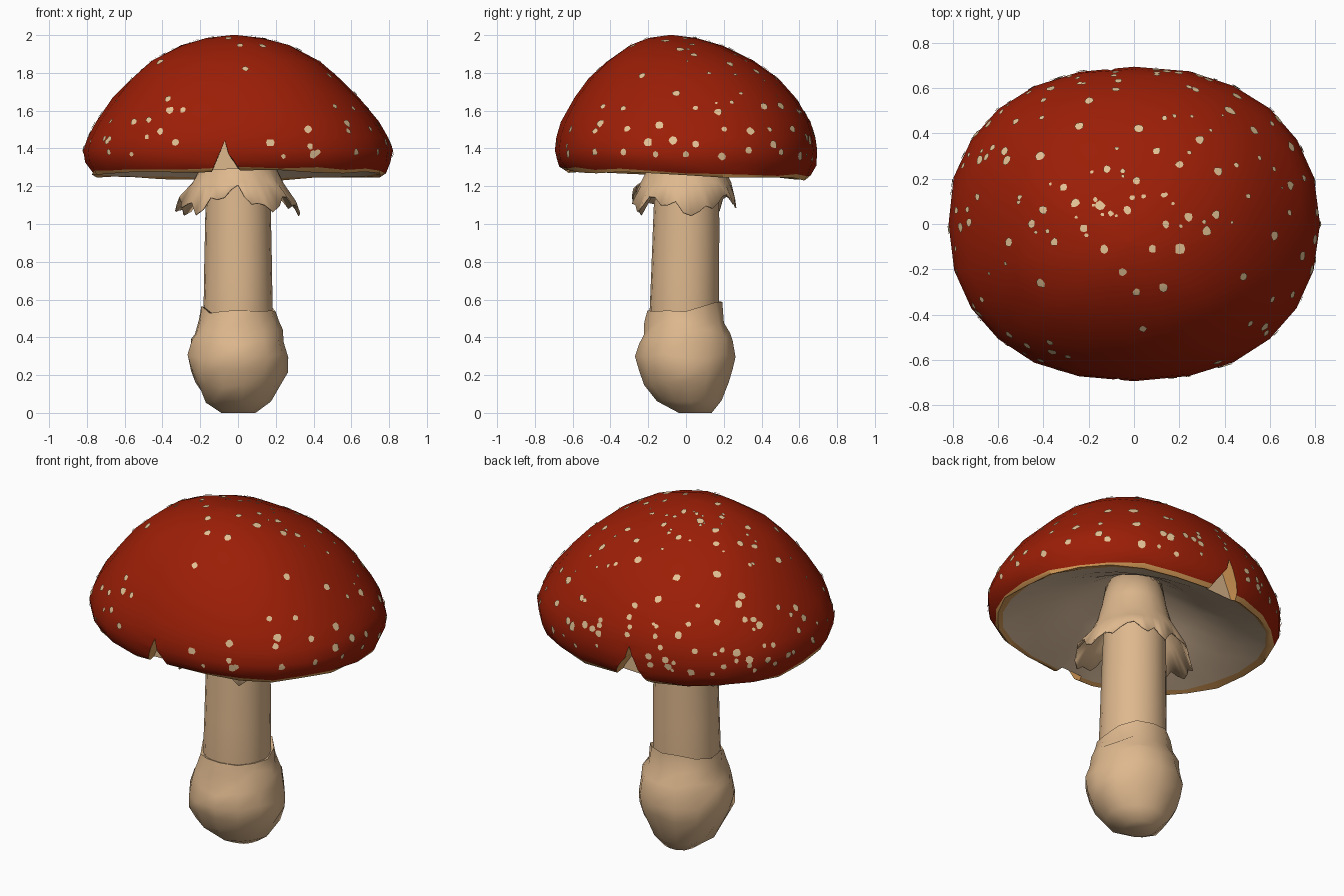
import bpy, bmesh, math, random
from math import cos, sin, pi, radians
from mathutils import Vector
from mathutils.bvhtree import BVHTree

random.seed(7)
cube = bpy.data.objects.get("Cube")
if cube:
    bpy.data.objects.remove(cube, do_unlink=True)


def material(name, rgb):
    m = bpy.data.materials.new(name)
    m.use_nodes = True
    m.diffuse_color = (*rgb, 1)
    m.node_tree.nodes["Principled BSDF"].inputs["Base Color"].default_value = (*rgb, 1)
    return m


RED = material("cap red", (0.33, 0.013, 0.002))
GILL = material("gill beige", (0.74, 0.54, 0.36))
RIM = material("torn rim orange", (0.70, 0.34, 0.10))
CREAM = material("stem cream", (0.73, 0.48, 0.27))
WART = material("wart cream", (0.77, 0.54, 0.30))
CAP_COLOURS = [RED, GILL, RIM, CREAM]


def jitter(amount):
    return random.uniform(-amount, amount)


def smooth(ob, angle):
    bpy.ops.object.select_all(action="DESELECT")
    ob.select_set(True)
    bpy.context.view_layer.objects.active = ob
    bpy.ops.object.shade_smooth_by_angle(angle=radians(angle))


def finish(name, bm, mats, angle=40):
    bmesh.ops.recalc_face_normals(bm, faces=bm.faces)
    mesh = bpy.data.meshes.new(name)
    bm.to_mesh(mesh)
    bm.free()
    for m in mats:
        mesh.materials.append(m)
    ob = bpy.data.objects.new(name, mesh)
    bpy.context.collection.objects.link(ob)
    smooth(ob, angle)
    return ob


def loft(rings, bands=None, capped=True):
    """Skin closed rings of points; bands gives a material index per gap."""
    bm = bmesh.new()
    loops = [[bm.verts.new(p) for p in ring] for ring in rings]
    n = len(loops[0])
    for k, (a, b) in enumerate(zip(loops, loops[1:])):
        for i in range(n):
            j = (i + 1) % n
            f = bm.faces.new((a[i], a[j], b[j], b[i]))
            f.material_index = bands[k] if bands else 0
    if capped:
        for k in (0, -1):
            bm.faces.new(loops[k]).material_index = bands[k] if bands else 0
    return bm


# Cap: squarish oval dome, ragged lip, hollow underside rising to the stem
RX, RY, SEG = 0.82, 0.695, 24


def oval(t, power=0.9):
    c, s = cos(t), sin(t)
    return (RX * math.copysign(abs(c) ** power, c), RY * math.copysign(abs(s) ** power, s))


def cap_ring(scale, z, wobble, tilt, dome):
    ring = []
    lean = max(0, z - 1.4) / 0.6 if dome else 0
    for i in range(SEG):
        x, y = oval(2 * pi * i / SEG)
        k = scale * (1 + jitter(wobble))
        ring.append((x * k - 0.02 * lean, y * k * (1 + 0.06 * sin(pi * lean)) - 0.08 * lean ** 4,
                     z - tilt * y + jitter(wobble * 0.5)))
    return ring


cap_profile = [  # scale, height, wobble, tilt
    (0.02, 2.0, 0, 0), (0.18, 1.985, 0, 0), (0.355, 1.943, 0.01, 0),
    (0.55, 1.86, 0.01, 0), (0.68, 1.77, 0.01, 0), (0.795, 1.67, 0.008, 0),
    (0.915, 1.54, 0.006, 0), (0.97, 1.46, 0.004, 0), (1.0, 1.39, 0.003, 0),
    (0.987, 1.325, 0.006, 0.02), (0.95, 1.275, 0.016, 0.03),
    (0.93, 1.258, 0.016, 0.03), (0.895, 1.268, 0.01, 0.03),
    (0.70, 1.32, 0.012, 0.02), (0.45, 1.41, 0.012, 0), (0.2, 1.53, 0, 0)]
bands = [0] * 10 + [2] * 2 + [1] * 3
rings = [cap_ring(*row, k < 11) for k, row in enumerate(cap_profile)]
cap = finish("cap", loft(rings, bands), CAP_COLOURS)

# Two torn notches, front and back: orange edges, cream flesh behind
NOTCH_X = -0.07
for side in (-1, 1):
    bm = bmesh.new()
    x = NOTCH_X - 0.03 * (side > 0)
    ends = []
    for y, grow in ((0.86, 1.15), (0.60, 0.95)):
        ends.append([bm.verts.new((x + dx * grow, side * y, z))
                     for dx, z in ((-0.12, 1.15), (0.15, 1.15), (0.085, 1.28),
                                   (0.02, 1.37), (0, 1.44), (-0.03, 1.37), (-0.07, 1.28))])
    outer, inner = ends
    bm.faces.new(outer)
    bm.faces.new(inner).material_index = 3
    n = len(outer)
    for i in range(n):
        j = (i + 1) % n
        bm.faces.new((outer[i], outer[j], inner[j], inner[i])).material_index = 2
    cutter = finish("notch_cutter", bm, CAP_COLOURS)
    cutter.hide_render = True
    cut = cap.modifiers.new("notch", "BOOLEAN")
    cut.operation, cut.solver, cut.object = "DIFFERENCE", "EXACT", cutter
    bpy.context.view_layer.objects.active = cap
    bpy.ops.object.modifier_apply(modifier=cut.name)
    bpy.data.objects.remove(cutter, do_unlink=True)
smooth(cap, 40)

# Warts: thin irregular patches draped on the cap
cap.data.calc_loop_triangles()
surface = BVHTree.FromPolygons([v.co for v in cap.data.vertices],
                               [t.vertices for t in cap.data.loop_triangles])
warts_bm = bmesh.new()


def add_wart(origin, direction, low, high):
    hit, normal, _, _ = surface.ray_cast(Vector(origin), Vector(direction))
    radius = random.uniform(low, high)
    if hit is None or (abs(hit.x - NOTCH_X) < 0.14 and abs(hit.y) > 0.5 and hit.z < 1.48):
        return
    u = normal.orthogonal().normalized()
    v = normal.cross(u)

    def drape(p):
        near, n, _, _ = surface.find_nearest(p)
        return warts_bm.verts.new(near + n * 0.006)

    mid = drape(hit)
    rim = []
    for i in range(8):
        r = radius * random.uniform(0.8, 1.15)
        rim.append(drape(hit + u * r * cos(i * pi / 4) + v * r * sin(i * pi / 4)))
    for i in range(8):
        warts_bm.faces.new((mid, rim[i], rim[(i + 1) % 8]))


crown_warts = [  # x, y
    (-.52, .45), (-.57, .32), (-.41, .3), (-.24, .43), (-.08, .59), (-.2, .54),
    (.02, .42), (.1, .32), (.27, .59), (.29, .37), (.43, .49), (.37, .23),
    (-.12, .24), (.01, .19), (-.31, .16), (-.26, .09), (-.4, .06), (-.15, .08),
    (-.03, .06), (-.22, -.02), (-.45, 0), (-.35, -.08), (-.55, -.08),
    (-.13, -.11), (-.05, -.21), (.08, -.11), (.2, -.11), (.01, -.3),
    (.13, -.28), (.04, -.46), (-.41, -.26), (.24, .03), (.32, -.03), (.14, 0),
    (.48, -.23), (.2, .26), (-.56, .28), (.36, .04), (-.78, .06)]
left_warts = [  # y, z
    (-.05, 1.69), (.05, 1.61), (-.33, 1.61), (-.45, 1.53), (-.31, 1.5), (-.14, 1.52),
    (.17, 1.59), (.2, 1.5), (.34, 1.49), (.5, 1.62), (.41, 1.62), (.44, 1.5),
    (.19, 1.36), (.56, 1.5), (.65, 1.45), (.5, 1.38), (.46, 1.42), (0, 1.37),
    (-.07, 1.44), (-.16, 1.37), (-.33, 1.38), (-.48, 1.38), (-.62, 1.37),
    (.33, 1.39), (.6, 1.36), (-.2, 1.43), (.05, 1.42)]
front_warts = [  # x, z
    (-.55, 1.54), (-.47, 1.55), (-.37, 1.66), (-.41, 1.49), (-.29, 1.6), (-.33, 1.43),
    (-.68, 1.38), (-.48, 1.46), (-.56, 1.37), (.02, 1.43), (.17, 1.43), (.24, 1.36),
    (.38, 1.41), (.37, 1.5), (.51, 1.62), (.58, 1.49), (.42, 1.38), (-.36, 1.6)]
for x, y in crown_warts:
    add_wart((x, y, 3), (0, 0, -1), 0.017, 0.024)
for y, z in left_warts:
    add_wart((3, y, z), (-1, 0, 0), 0.015, 0.026)
for x, z in front_warts:
    add_wart((x, -3, z), (0, 1, 0), 0.013, 0.022)
# small warts on the crown, then a band above the rim on the back and right
for i in range(40):
    a, r = random.uniform(-0.2, 1.2 * pi), random.uniform(0.1, 0.85)
    add_wart((RX * r * cos(a), RY * r * sin(a), 3), (0, 0, -1), 0.007, 0.013)
for i in range(65):
    a, z = random.uniform(0.3 * pi, 1.2 * pi), 1.34 + 0.28 * random.random() ** 1.3
    add_wart((2 * cos(a), 2 * sin(a), z), (-cos(a), -sin(a), 0), 0.01, 0.023)
finish("warts", warts_bm, [WART], 60)


# Stem: gently tapering column
def ring(radius, z, n, wobble=0, cy=0):
    return [(radius * (1 + jitter(wobble)) * cos(2 * pi * i / n),
             cy + radius * (1 + jitter(wobble)) * sin(2 * pi * i / n),
             z) for i in range(n)]


stem_profile = [(0.175, 0.3, -0.01), (0.184, 0.55, -0.008), (0.18, 0.75, -0.005),
                (0.175, 1.0, 0), (0.17, 1.2, 0.004), (0.15, 1.56, 0.004)]
finish("stem", loft([ring(r, z, 20, 0.01, cy) for r, z, cy in stem_profile]), [CREAM])

# Bulb: lumpy sheath at the foot with a shoulder and a ragged upper edge
bulb_profile = [(0.09, 0, 0.05), (0.17, 0.07, 0.02), (0.225, 0.15, 0), (0.256, 0.22, 0),
                (0.265, 0.30, -0.005), (0.246, 0.38, 0), (0.236, 0.43, 0.005),
                (0.213, 0.48, -0.005)]
bulb_rings = [ring(r, z, 13, 0.04, cy) for r, z, cy in bulb_profile]
bulb_rings[1:] = [[(x, y, z + jitter(0.018)) for x, y, z in r] for r in bulb_rings[1:]]
bulb_rings.append([(x, y, 0.56 + 0.03 * y / 0.19 + jitter(0.025))
                   for x, y, z in ring(0.2, 0, 13, 0.01, -0.006)])
bulb_rings.append(ring(0.165, 0.53, 13))
finish("bulb", loft(bulb_rings), [CREAM], 70)

# Skirt: flared torn veil under the cap
N = 48
skirt_rings = [ring(r, z, N, w) for r, z, w in
               ((0.15, 1.55, 0), (0.175, 1.4, 0), (0.205, 1.29, 0.01), (0.24, 1.22, 0.015))]
hem = []
for i in range(N):
    a = 2 * pi * i / N
    side = abs(cos(a))
    drop = 0.055 * side + 0.035 * sin(5 * a + 0.6) + 0.025 * sin(13 * a) + jitter(0.015)
    r = 0.275 + 0.045 * side + 0.25 * (drop - 0.04) + jitter(0.008)
    hem.append((r * cos(a), r * sin(a) - 0.015, 1.15 - drop))
skirt_rings.append(hem)
skirt = finish("skirt", loft(skirt_rings, capped=False), [CREAM])
thick = skirt.modifiers.new("thickness", "SOLIDIFY")
thick.thickness = 0.008
